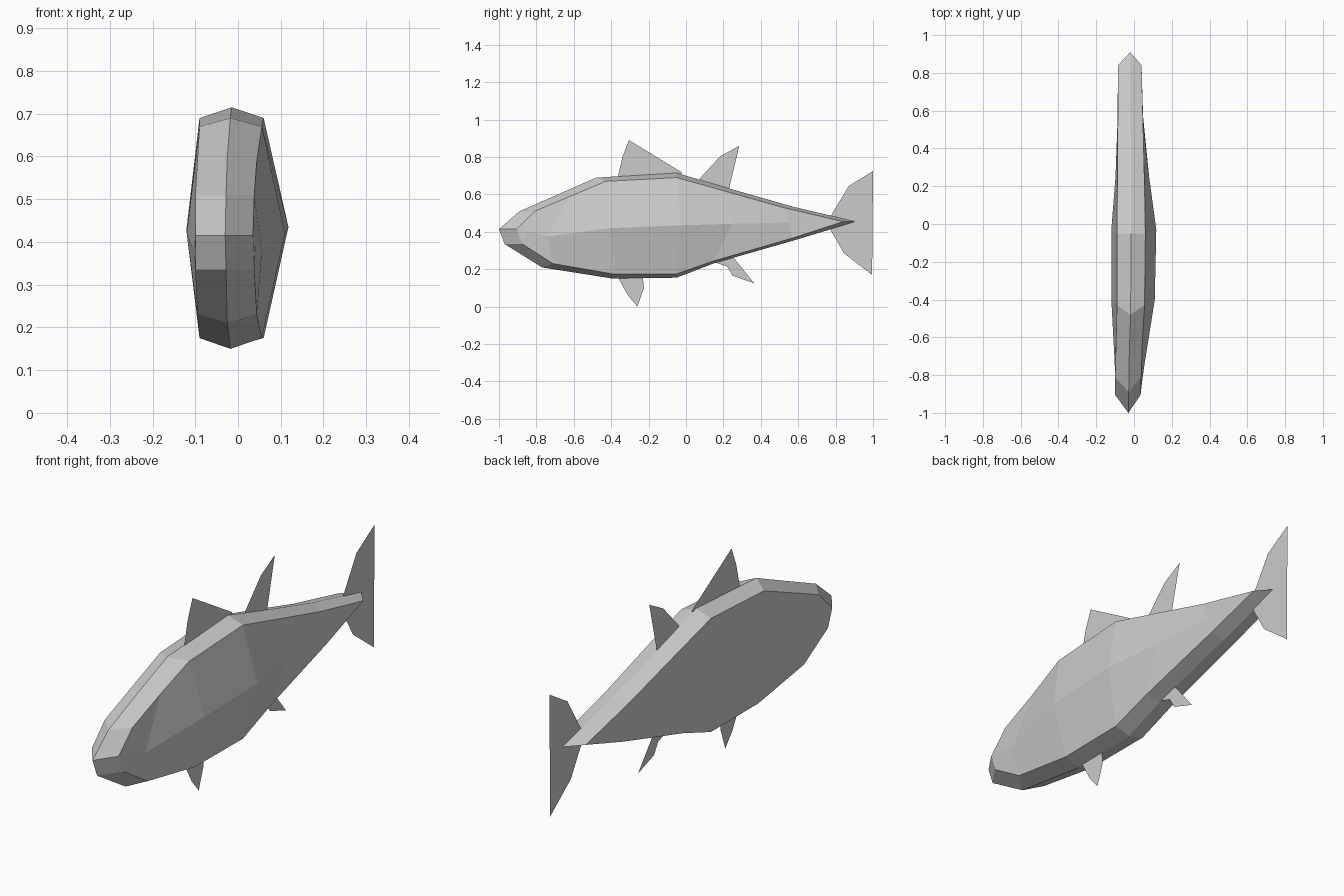
import bpy, bmesh


def finish(name, bm):
    mesh = bpy.data.meshes.new(name)
    bm.to_mesh(mesh)
    bm.free()
    obj = bpy.data.objects.new(name, mesh)
    bpy.context.collection.objects.link(obj)
    return obj


# Body profile lines seen from the side, nose to tail: (y, z)
top_ridge = [(-1, .415), (-.89, .51), (-.685, .6), (-.48, .69), (-.05, .715), (.22, .635), (.57, .535), (.91, .455)]
top_edge = [(-.905, .415), (-.81, .51), (-.62, .59), (-.43, .67), (-.05, .69), (.2, .62), (.52, .53), (.84, .457)]
side_line = [(-.905, .415), (-.84, .405), (-.74, .375), (-.4, .42), (-.03, .435), (.25, .443), (.55, .45), (.84, .455)]
low_edge = [(-.905, .415), (-.875, .335), (-.71, .23), (-.39, .175), (-.05, .175), (.15, .245), (.57, .367), (.84, .453)]
low_ridge = [(-1, .415), (-.97, .335), (-.77, .21), (-.39, .15), (-.05, .155), (.15, .232), (.57, .352), (.91, .455)]

# Widths at each station; the body leans slightly to one side
centre_x = [-.03, -.028, -.025, -.018, -.015, -.015, -.018, -.02]
edge_r = [.035, .038, .044, .056, .06, .056, .048, .04]
edge_l = [-.1, -.1, -.095, -.09, -.09, -.088, -.086, -.085]
side_r = [.035, .042, .056, .11, .118, .08, .047, .04]
side_l = [-.1, -.1, -.102, -.12, -.12, -.098, -.087, -.085]

# Body: eight lengthwise lines skinned together
bm = bmesh.new()
lines = [(centre_x, top_ridge), (edge_r, top_edge), (side_r, side_line), (edge_r, low_edge),
         (centre_x, low_ridge), (edge_l, low_edge), (side_l, side_line), (edge_l, top_edge)]
grid = [[bm.verts.new((x, *yz)) for x, yz in zip(xs, line)] for xs, line in lines]
for i, a in enumerate(grid):
    b = grid[(i + 1) % len(grid)]
    for j in range(len(a) - 1):
        bm.faces.new((a[j], a[j + 1], b[j + 1], b[j]))
bmesh.ops.remove_doubles(bm, verts=bm.verts, dist=.006)
bmesh.ops.recalc_face_normals(bm, faces=bm.faces)
finish("body", bm)

# Fins: flat outlines on the centre plane
fins = {
    "front_dorsal_fin": [(-.35, .64), (-.365, .69), (-.34, .8), (-.305, .89), (-.02, .717), (-.06, .66)],
    "rear_dorsal_fin": [(.07, .682), (.185, .805), (.285, .86), (.215, .69), (.23, .63), (.15, .62)],
    "tail_fin": [(.775, .487), (.87, .645), (1, .725), (.93, .6), (.91, .455), (.91, .35),
                 (.995, .17), (.845, .285), (.77, .415)],
    "pelvic_fin": [(-.33, .2), (-.36, .15), (-.31, .06), (-.26, 0), (-.225, .1), (-.235, .2)],
    "anal_fin": [(.16, .235), (.22, .215), (.25, .165), (.365, .125), (.285, .18), (.265, .25), (.22, .29)],
}
for name, outline in fins.items():
    bm = bmesh.new()
    bm.faces.new([bm.verts.new((-.015, y, z)) for y, z in outline])
    bmesh.ops.triangulate(bm, faces=bm.faces)
    finish(name, bm)
